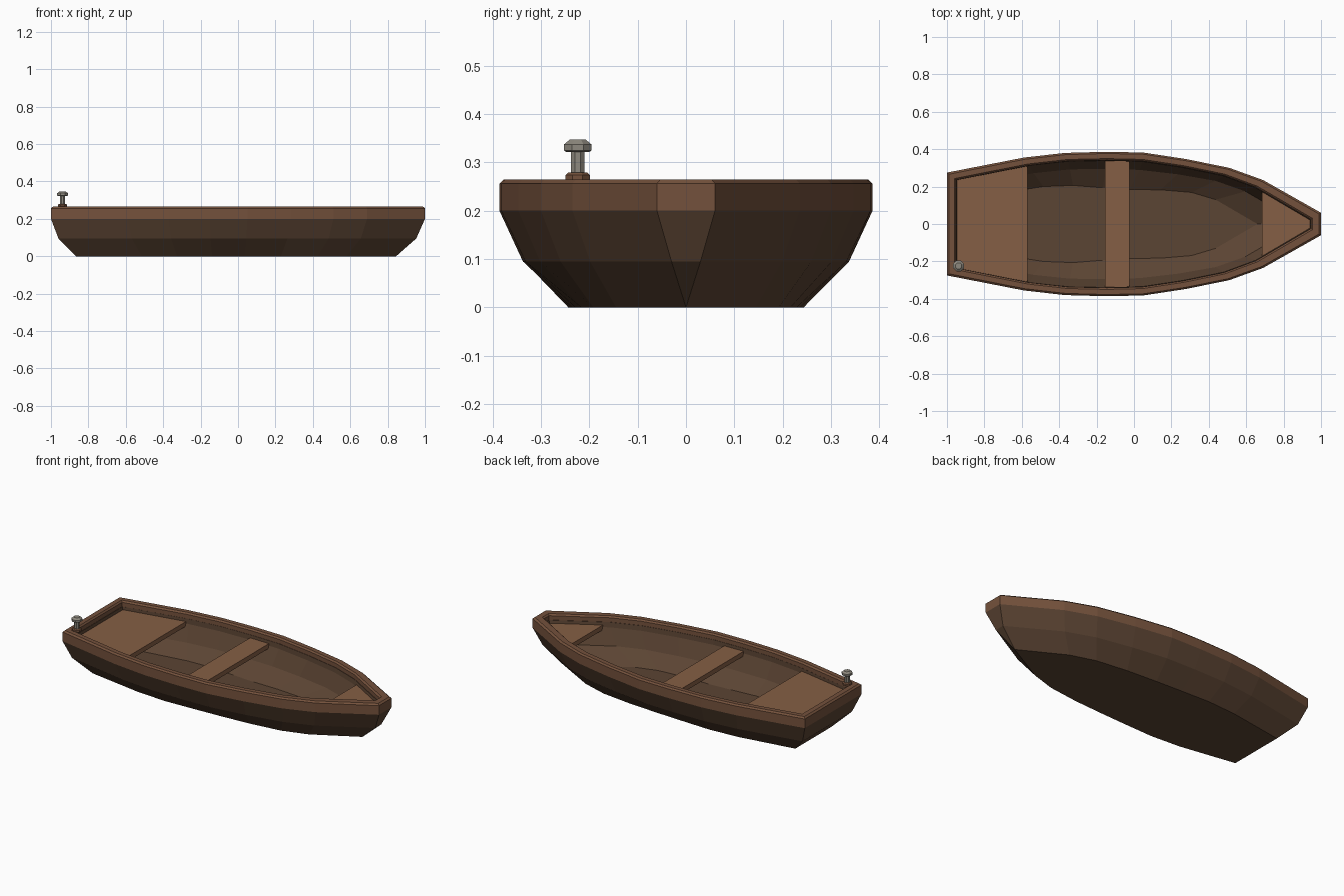
import bpy, bmesh, math

if "Cube" in bpy.data.objects:
    bpy.data.objects.remove(bpy.data.objects["Cube"])

# Half-breadth of the boat seen from above: (x, y)
PLAN = [(-1, .275), (-.59, .355), (-.37, .38), (-.15, .386), (.05, .382),
        (.28, .347), (.51, .3), (.69, .235), (1, .06)]


def material(name, col):
    m = bpy.data.materials.new(name)
    m.diffuse_color = (*col, 1)
    m.use_nodes = True
    m.node_tree.nodes["Principled BSDF"].inputs["Base Color"].default_value = m.diffuse_color
    return m


HULL = material("hull_wood", (.105, .058, .033))
TRIM = material("trim_wood", (.175, .083, .045))
SEAT = material("seat_wood", (.235, .113, .058))
METAL = material("metal", (.27, .25, .21))


def half_ring(x0, x1, stern, mid, bow):
    """Plan shrunk to x0..x1, with side insets at stern, middle and bow."""
    pts = []
    for x, y in PLAN:
        d = mid + (bow - mid) * x if x > 0 else mid + (stern - mid) * -x
        pts.append((x0 + (x + 1) / 2 * (x1 - x0), max(0, y - d)))
    return pts


def finish(bm, name, mat):
    bmesh.ops.remove_doubles(bm, verts=bm.verts, dist=1e-4)
    bmesh.ops.recalc_face_normals(bm, faces=bm.faces)
    me = bpy.data.meshes.new(name)
    bm.to_mesh(me)
    bm.free()
    me.materials.append(mat)
    ob = bpy.data.objects.new(name, me)
    bpy.context.collection.objects.link(ob)
    return ob


def loft(name, rings, mat, closed=False):
    """Skin a list of (z, xy points) rings; cap the ends unless closed."""
    bm = bmesh.new()
    loops = [[bm.verts.new((x, y, z)) for x, y in pts] for z, pts in rings]
    pairs = list(zip(loops, loops[1:]))
    if closed:
        pairs.append((loops[-1], loops[0]))
    else:
        bm.faces.new(loops[0])
        bm.faces.new(loops[-1])
    n = len(loops[0])
    for a, b in pairs:
        for i in range(n):
            j = (i + 1) % n
            bm.faces.new((a[i], a[j], b[j], b[i]))
    return finish(bm, name, mat)


def mirrored(half):
    return half + [(x, -y) for x, y in reversed(half)]


def ring(z, *args):
    return z, mirrored(half_ring(*args))


# Hull shell: outside going up, then inside going down to the floor
loft("hull", [
    ring(0, -.865, .845, .1, .158, .06),
    ring(.095, -.96, .953, .035, .051, .03),
    ring(.2, -1, 1, 0, 0, 0),
    ring(.23, -.985, .985, .015, .015, .015),
    ring(.23, -.95, .945, .04, .048, .038),
    ring(.2, -.945, .94, .04, .05, .04),
    ring(.105, -.9, .87, .075, .095, .045),
    ring(.035, -.78, .66, .12, .205, .06),
], HULL)

# Gunwale: chamfered band running around the top
loft("gunwale", [
    ring(.2, -1, 1, 0, 0, 0),
    ring(.256, -1, 1, 0, 0, 0),
    ring(.265, -.99, .99, .009, .009, .007),
    ring(.265, -.96, .955, .032, .037, .03),
    ring(.256, -.952, .947, .04, .046, .036),
    ring(.2, -.952, .947, .04, .046, .036),
], TRIM, closed=True)

# Seats: boards cut from the inner plan
INNER = half_ring(-.955, .95, .038, .044, .034)


def width(x):
    for (xa, ya), (xb, yb) in zip(INNER, INNER[1:]):
        if xa <= x <= xb:
            return ya + (yb - ya) * (x - xa) / (xb - xa)


def seat(name, xa, xb):
    xs = [xa] + [x for x, _ in INNER if xa < x < xb] + [xb]
    pts = mirrored([(x, width(x)) for x in xs])
    loft(name, [(.183, pts), (.212, pts)], SEAT)


seat("stern_seat", -.954, -.57)
seat("middle_seat", -.155, -.025)
seat("bow_seat", .685, .949)


# Mooring post on the stern corner
def turned(name, profile, mat, x=-.938, y=-.224, sides=8):
    rings = []
    for r, z in profile:
        ang = [math.tau * (i + .5) / sides for i in range(sides)]
        rings.append((z, [(x + r * math.cos(a), y + r * math.sin(a)) for a in ang]))
    loft(name, rings, mat)


turned("post_base", [(.027, .262), (.027, .274), (.021, .279)], TRIM)
turned("post_stem", [(.0155, .275), (.0155, .324)], METAL)
turned("post_head", [(.025, .321), (.031, .325), (.031, .337), (.018, .347)], METAL)
